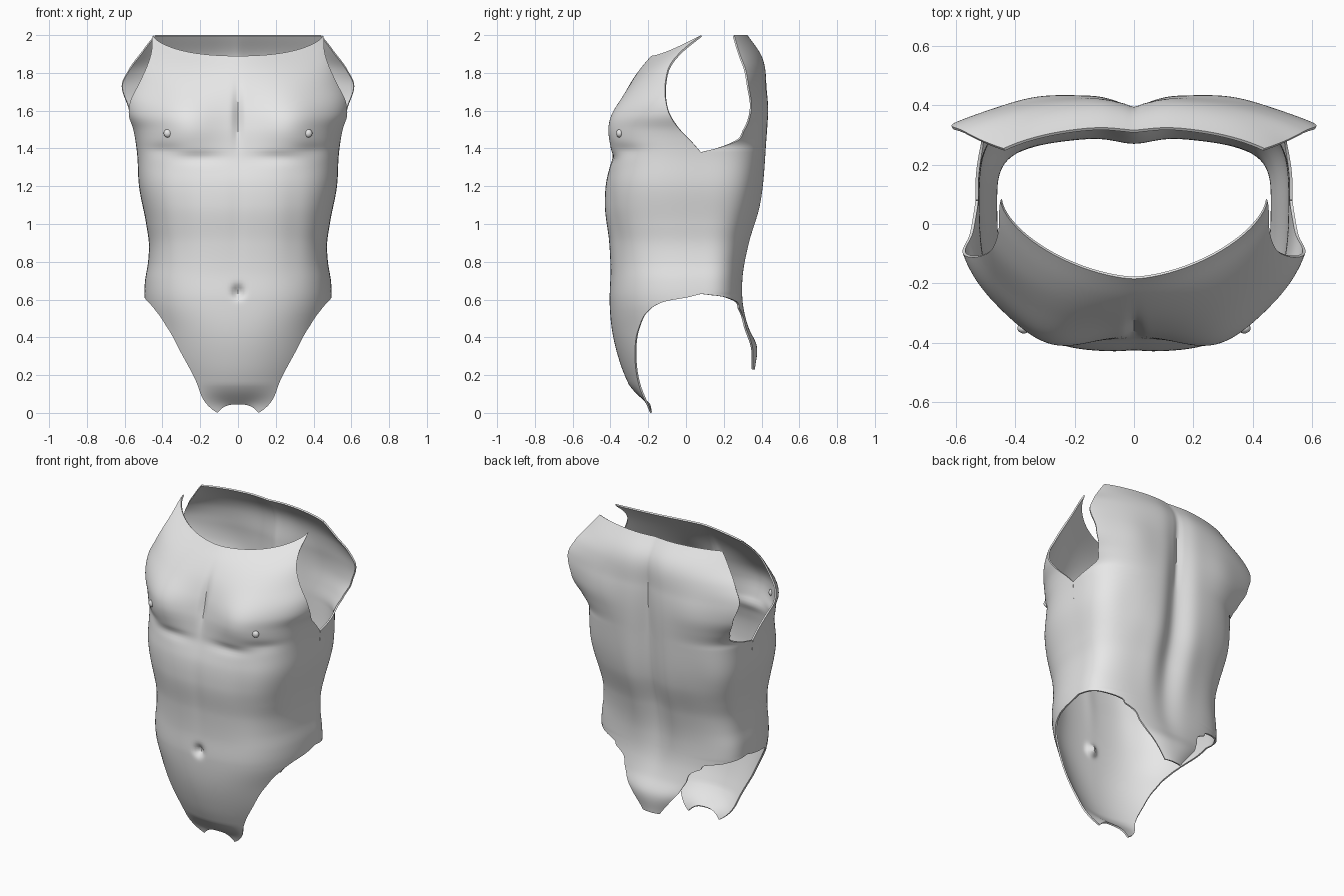
import bpy, bmesh, math
from mathutils import Vector

old = bpy.data.objects.get("Cube")
if old:
    bpy.data.objects.remove(old, do_unlink=True)

skin = bpy.data.materials.new("light_grey")
skin.use_nodes = True
skin.diffuse_color = (0.8, 0.8, 0.8, 1)
skin.node_tree.nodes["Principled BSDF"].inputs["Base Color"].default_value = skin.diffuse_color


def curve(points):
    """Smooth interpolation through (height, value) pairs, constant beyond the ends."""
    hs = [p[0] for p in points]
    vs = [p[1] for p in points]
    steps = [b - a for a, b in zip(hs, hs[1:])]
    slope = [(b - a) / s for a, b, s in zip(vs, vs[1:], steps)]
    tangent = [slope[0]]
    for i in range(len(slope) - 1):
        tangent.append((slope[i] * steps[i + 1] + slope[i + 1] * steps[i])
                       / (steps[i] + steps[i + 1]))
    tangent.append(slope[-1])

    def value(h):
        h = min(max(h, hs[0]), hs[-1])
        i = 0
        while i < len(slope) - 1 and h > hs[i + 1]:
            i += 1
        t = (h - hs[i]) / steps[i]
        return ((1 + 2 * t) * (1 - t) ** 2 * vs[i] + t * (1 - t) ** 2 * steps[i] * tangent[i]
                + t * t * (3 - 2 * t) * vs[i + 1] + t * t * (t - 1) * steps[i] * tangent[i + 1])
    return value


# The side seam runs from the leg opening to the armpit at a constant depth
HEM, ARMPIT, TAIL, SIDE = .63, 1.38, .23, .08
seam = [(.58, .494), (HEM, .496), (.7, .492), (.8, .476), (.9, .472), (1, .486), (1.2, .524),
        (ARMPIT, .535), (1.42, .54)]

# Front: half width, centre depth, roundness, and depth of its cut edges
front_width = curve([(0, .41), (.15, .42), (.3, .462), (.45, .475)] + seam + [
    (1.5, .558), (1.58, .595), (1.65, .6), (1.75, .567), (1.85, .53), (1.92, .49), (2, .45)])
front_mid = curve([(0, -.2), (.1, -.275), (.2, -.325), (.3, -.36), (.4, -.385), (.6, -.405),
                   (.75, -.4), (.9, -.407), (1.1, -.43), (1.22, -.423), (1.35, -.39),
                   (1.5, -.37), (1.65, -.345), (1.8, -.3), (1.9, -.25), (2, -.185)])
front_round = curve([(0, 2), (.3, 2.1), (.6, 2.6), (1, 2.9), (1.5, 2.8), (1.75, 2.3), (2, 1.6)])
front_leg = curve([(0, -.19), (.15, -.25), (.3, -.27), (.45, -.25), (.54, -.2), (.57, -.16),
                   (.595, -.09), (.61, 0), (HEM, SIDE)])
front_arm = curve([(ARMPIT, SIDE), (1.45, .02), (1.5, -.03), (1.58, -.085), (1.65, -.105),
                   (1.75, -.108), (1.85, -.08), (1.92, -.02), (2, SIDE)])

# Back: the same four measures
back_width = curve([(TAIL, .23), (.35, .34), (.45, .46)] + seam + [
    (1.5, .62), (1.6, .77), (1.74, .82), (1.82, .742), (1.9, .64), (2, .58)])
back_mid = curve([(TAIL, .365), (.36, .375), (.45, .335), (.55, .307), (.7, .297), (.9, .327),
                  (1.1, .388), (1.4, .425), (1.7, .43), (1.9, .4), (2, .33)])
back_round = curve([(TAIL, 2), (.4, 2.3), (.6, 2.9), (.9, 3), (1.35, 3.1), (1.6, 2.4), (2, 2.2)])
back_leg = curve([(TAIL, .355), (.35, .352), (.45, .318), (.55, .285), (.6, .245), (.62, .17),
                  (HEM, SIDE)])
back_arm = curve([(ARMPIT, SIDE), (1.4, .16), (1.43, .25), (1.5, .31), (1.6, .345), (1.74, .33),
                  (1.82, .315), (1.9, .285), (2, .255)])

# Soft muscle forms: x, z, half width, half height, push along y
front_forms = [
    (.28, 1.53, .17, .16, -.062),   # chest muscle
    (.2, 1.35, .13, .03, .012),     # fold under the chest
    (.4, 1.39, .09, .035, .012),    # fold rising outward
    (0, 1.57, .022, .13, .022),     # breastbone groove
    (0, 1.05, .04, .25, .004),      # belly midline
    (.3, 1.0, .06, .25, .006),      # outer belly furrow
    (0, .64, .028, .032, .035),     # navel
]
back_forms = [
    (0, 1.3, .08, .6, -.045),       # spine groove
    (0, 1.65, .02, .25, -.012),     # upper spine crease
    (.33, 1.6, .14, .16, .015),     # shoulder blade
    (.13, .95, .08, .25, .01),      # lower back muscle
    (.36, 1.15, .1, .2, -.008),     # flank hollow
]


def relief(forms, x, z):
    return sum(push * math.exp(-((x - cx) / w) ** 2 - ((z - cz) / h) ** 2)
               for cx, cz, w, h, push in forms)


def section(t, width, mid, n, edge):
    """Point on a rounded section: t runs from the centre (0) to the cut edge (1)."""
    cut = min(max((edge - SIDE) / (mid - SIDE), 0), .99)
    a = t * math.atan2((1 - cut ** n) ** (1 / n), cut)
    c, s = max(math.cos(a), 0), math.sin(a)
    r = (c ** n + s ** n) ** (-1 / n)
    return width * r * s, SIDE + (mid - SIDE) * r * c


def front_point(t, h):
    edge = min(front_leg(h), front_arm(h))
    x, y = section(t, front_width(h), front_mid(h), front_round(h), edge)
    z = h
    if h > 1.5:      # scooped neckline
        z -= (h - 1.5) / .5 * .11 * (1 - t ** 2)
    if h < .15:      # shallow notch at the crotch
        z += (1 - h / .15) * .045 * (1 - t ** 3)
    return x, y + relief(front_forms, x, z), z


def back_point(t, h):
    edge = max(back_leg(h), back_arm(h))
    x, y = section(1 - t, back_width(h), back_mid(h), back_round(h), edge)
    fade = min(1, (h - TAIL) / .3)
    return x, y + relief(back_forms, x, h) * fade, h


def rows(stops):
    """Heights with finer steps where the openings turn."""
    heights = [stops[0][0]]
    for (lo, count), (hi, _) in zip(stops, stops[1:]):
        heights += [lo + (hi - lo) * (i + 1) / count for i in range(count)]
    return heights


def add_panel(bm, point, heights, columns):
    grid = [[bm.verts.new(point(i / columns, h)) for i in range(columns + 1)]
            for h in heights]
    for low, high in zip(grid, grid[1:]):
        for i in range(columns):
            bm.faces.new((low[i], low[i + 1], high[i + 1], high[i]))


# Torso shell: half of it, welded at the seam, mirrored and thickened
upper = [(.54, 18), (HEM, 48), (ARMPIT, 14), (1.46, 34), (2, 0)]
bm = bmesh.new()
add_panel(bm, front_point, rows([(0, 32)] + upper), 52)
add_panel(bm, back_point, rows([(TAIL, 20)] + upper), 44)
bmesh.ops.remove_doubles(bm, verts=bm.verts, dist=.0002)
mesh = bpy.data.meshes.new("torso_shell")
bm.to_mesh(mesh)
bm.free()
mesh.materials.append(skin)
torso = bpy.data.objects.new("torso_shell", mesh)
bpy.context.collection.objects.link(torso)
mirror = torso.modifiers.new("mirror", 'MIRROR')
mirror.merge_threshold = .0005
shell = torso.modifiers.new("thickness", 'SOLIDIFY')
shell.thickness = .01
shell.offset = -1
bpy.ops.object.select_all(action='DESELECT')
torso.select_set(True)
bpy.context.view_layer.objects.active = torso
bpy.ops.object.convert(target='MESH')
bpy.ops.object.shade_smooth_by_angle(angle=math.radians(40))

# Nipples: small flattened domes set into the chest surface
spot = min((Vector(front_point(i / 200, 1.48)) for i in range(200)),
           key=lambda p: abs(p.x - .37))
for side, label in ((1, "left"), (-1, "right")):
    bpy.ops.mesh.primitive_uv_sphere_add(segments=20, ring_count=12, radius=.022,
                                         location=(side * spot.x, spot.y + .004, spot.z))
    dome = bpy.context.object
    dome.name = label + "_nipple"
    dome.scale.y = .8
    dome.data.materials.append(skin)
    bpy.ops.object.shade_smooth_by_angle()
